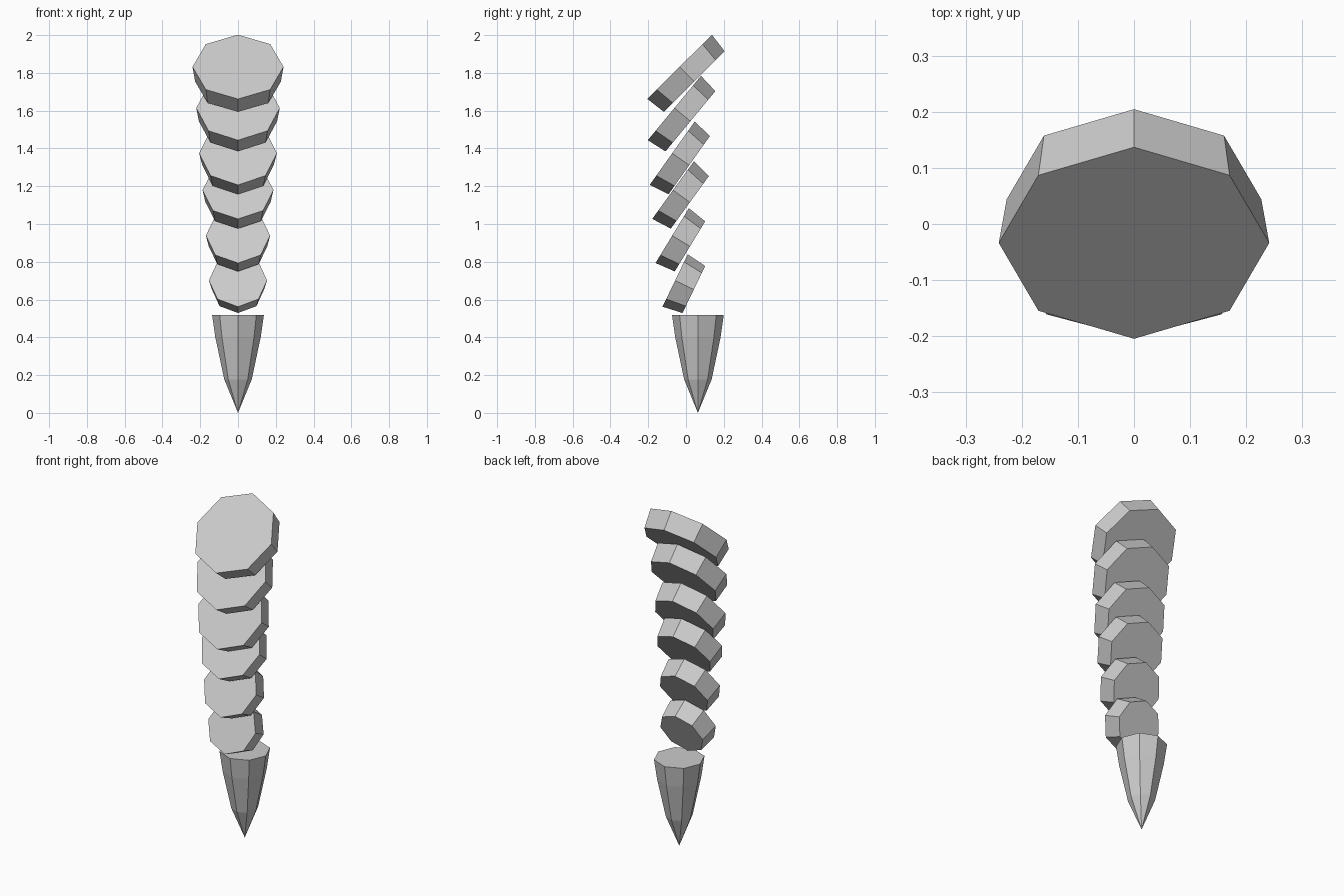
import bpy, bmesh
from math import sin, cos, pi, radians

cube = bpy.data.objects.get("Cube")
if cube:
    bpy.data.objects.remove(cube, do_unlink=True)

SIDES = 8

grey = bpy.data.materials.new("light grey")
grey.use_nodes = True
grey.diffuse_color = (0.6, 0.6, 0.6, 1)
grey.node_tree.nodes["Principled BSDF"].inputs["Base Color"].default_value = (0.6, 0.6, 0.6, 1)


def turned(name, profile, location, tilt=0):
    """Flat-sided solid turned around z from (radius, height) pairs, bottom to top."""
    bm = bmesh.new()
    rings = []
    for r, z in profile:
        if r == 0:
            rings.append([bm.verts.new((0, 0, z))] * SIDES)
        else:
            rings.append([bm.verts.new((r * cos(2 * pi * i / SIDES), r * sin(2 * pi * i / SIDES), z))
                          for i in range(SIDES)])
    for low, high in zip(rings, rings[1:]):
        for i in range(SIDES):
            j = (i + 1) % SIDES
            corners = dict.fromkeys((low[i], low[j], high[j], high[i]))
            bm.faces.new(list(corners))
    for ring in (rings[0], rings[-1]):
        if len(set(ring)) > 1:
            bm.faces.new(ring)
    bmesh.ops.recalc_face_normals(bm, faces=bm.faces)
    mesh = bpy.data.meshes.new(name)
    bm.to_mesh(mesh)
    bm.free()
    mesh.materials.append(grey)
    obj = bpy.data.objects.new(name, mesh)
    obj.location = location
    obj.rotation_euler.x = radians(tilt)
    bpy.context.collection.objects.link(obj)
    return obj


# Pointed tip at the bottom
turned("spike_tip", [(0, 0), (0.073, 0.178), (0.12, 0.4), (0.137, 0.518)], (0, 0.063, 0))

# Leaning stack of tapered segments: y, z, front radius, back radius, tilt
segments = [
    (-0.008, 0.677, 0.154, 0.138, 64.3),
    (-0.026, 0.910, 0.170, 0.155, 58.7),
    (-0.024, 1.147, 0.188, 0.172, 54.1),
    (-0.028, 1.343, 0.206, 0.189, 54.6),
    (-0.019, 1.579, 0.221, 0.207, 50.4),
    (0.005, 1.793, 0.241, 0.227, 44.9),
]
HALF = 0.055
for n, (y, z, front, back, tilt) in enumerate(segments, 1):
    turned(f"segment_{n}", [(back, -HALF), (front, HALF)], (0, y, z), tilt)
